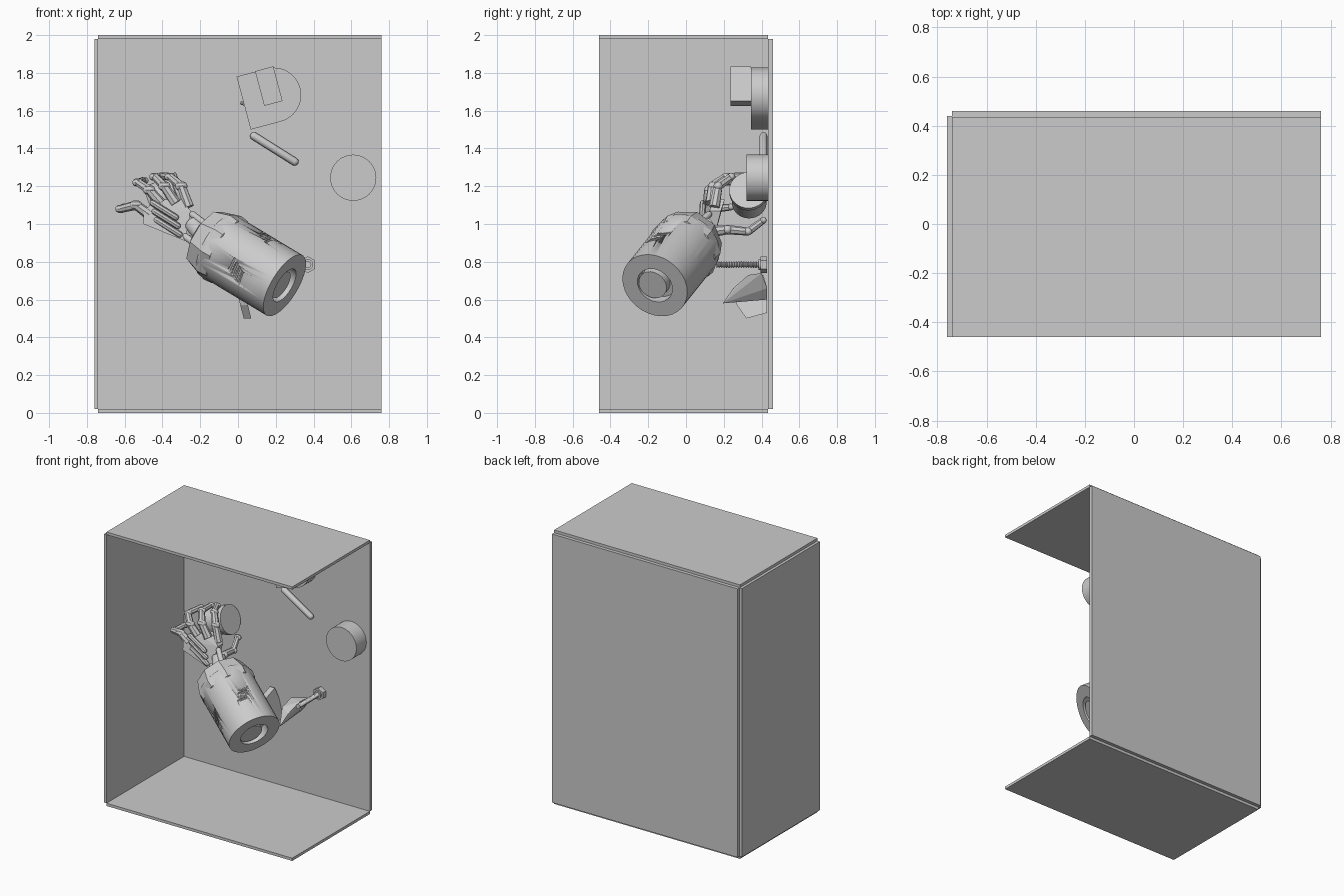
import bpy, bmesh, math
from mathutils import Vector, Matrix

if "Cube" in bpy.data.objects:
    bpy.data.objects.remove(bpy.data.objects["Cube"])


def finish(name, bm, smooth=False):
    bmesh.ops.recalc_face_normals(bm, faces=bm.faces)
    me = bpy.data.meshes.new(name)
    bm.to_mesh(me)
    bm.free()
    ob = bpy.data.objects.new(name, me)
    bpy.context.collection.objects.link(ob)
    if smooth:
        bpy.ops.object.select_all(action='DESELECT')
        ob.select_set(True)
        bpy.context.view_layer.objects.active = ob
        bpy.ops.object.shade_smooth_by_angle(angle=math.radians(35))
    return ob


def box(name, lo, hi):
    lo, hi = Vector(lo), Vector(hi)
    bm = bmesh.new()
    bmesh.ops.create_cube(bm, size=1, matrix=Matrix.Translation((lo + hi) / 2) @ Matrix.Diagonal((*(hi - lo), 1)))
    return finish(name, bm)


def frame(origin, axis, side=(0, 0, 1)):
    z = Vector(axis).normalized()
    x = Vector(side)
    if abs(x.normalized().dot(z)) > 0.98:
        x = Vector((1, 0, 0))
    x = (x - z * x.dot(z)).normalized()
    m = Matrix((x, z.cross(x), z)).transposed().to_4x4()
    m.translation = Vector(origin)
    return m


def lathe(name, profile, m, n=32, smooth=True):
    bm = bmesh.new()
    vs = [bm.verts.new((r, 0, t)) for r, t in profile]
    es = [bm.edges.new(p) for p in zip(vs, vs[1:])]
    bmesh.ops.spin(bm, geom=vs + es, cent=(0, 0, 0), axis=(0, 0, 1), angle=math.tau, steps=n, use_duplicate=False)
    bmesh.ops.remove_doubles(bm, verts=bm.verts, dist=1e-5)
    bm.transform(m)
    return finish(name, bm, smooth)


def rod(name, a, b, r, r2=None, n=16, smooth=True):
    a, b = Vector(a), Vector(b)
    r2 = r if r2 is None else r2
    L = (b - a).length
    return lathe(name, [(0, 0), (r, 0), (r2, L), (0, L)], frame(a, b - a), n, smooth)


def capsule(name, a, b, r, n=12):
    a, b = Vector(a), Vector(b)
    L = (b - a).length
    arc = [i * math.pi / 8 for i in range(5)]
    prof = [(r * math.sin(t), -r * math.cos(t)) for t in arc]
    prof += [(r * math.cos(t), L + r * math.sin(t)) for t in arc]
    return lathe(name, prof, frame(a, b - a), n)


def prism(name, pts, y0, y1, smooth=False):
    bm = bmesh.new()
    f = bm.faces.new([bm.verts.new((x, y0, z)) for x, z in pts])
    g = bmesh.ops.extrude_face_region(bm, geom=[f])
    # extruded region moves; original face stays as the other cap
    bmesh.ops.translate(bm, vec=(0, y1 - y0, 0), verts=[v for v in g['geom'] if isinstance(v, bmesh.types.BMVert)])
    if not any(all(abs(v.co.y - y0) < 1e-6 for v in p.verts) for p in bm.faces):
        bm.faces.new([v for v in bm.verts if abs(v.co.y - y0) < 1e-6])
    return finish(name, bm, smooth)


def hull(name, pts):
    bm = bmesh.new()
    for p in pts:
        bm.verts.new(p)
    bmesh.ops.convex_hull(bm, input=bm.verts)
    return finish(name, bm)


# open case: floor, lid, left wall, back wall
for name, z in (("floor_panel", 0), ("top_panel", 1.98)):
    box(name, (-0.74, -0.46, z), (0.76, 0.435, z + 0.02))
box("left_panel", (-0.76, -0.46, 0.02), (-0.74, 0.44, 1.98))
box("back_panel", (-0.74, 0.435, 0.02), (0.76, 0.46, 1.98))

# forearm with recessed end
arm = frame((0.247, -0.165, 0.675), (-0.79, 0.38, 0.475), (-0.092, -0.159, -0.024))
forearm = lathe("forearm", [(0, 0.06), (0.1, 0.06), (0.1, 0), (0.186, 0), (0.186, 0.45), (0.1, 0.52), (0, 0.52)], arm, 32)
lathe("forearm_plug", [(0, 0.01), (0.08, 0.01), (0.08, 0.07), (0, 0.07)], arm @ Matrix.Translation((0.018, 0, 0)), 24)
lathe("forearm_collar", [(0.18, 0.37), (0.192, 0.38), (0.198, 0.43), (0.165, 0.53), (0.1, 0.56), (0, 0.56)], arm, 9, False)

# four groups of vent slots cut around the forearm
slots = []
for g in range(4):
    for i in range(4):
        a0 = g * math.pi / 2 + (i - 1.5) * 0.07
        pts = [arm @ Vector((0.186 * math.cos(a0 + s), 0.186 * math.sin(a0 + s), 0.175 + i * 0.025)) for s in (-0.17, 0.17)]
        slots.append(capsule("slot_cutter", pts[0], pts[1], 0.009, 8))
bpy.ops.object.select_all(action='DESELECT')
for s in slots:
    s.select_set(True)
bpy.context.view_layer.objects.active = slots[0]
bpy.ops.object.join()
cutter = slots[0]
cutter.hide_render = True
mod = forearm.modifiers.new("vents", 'BOOLEAN')
mod.operation, mod.object, mod.solver = 'DIFFERENCE', cutter, 'EXACT'
bpy.context.view_layer.objects.active = forearm
bpy.ops.object.modifier_apply(modifier=mod.name)
bpy.data.objects.remove(cutter)

# wrist linkage
w0 = arm @ Vector((0, 0, 0.54))
rod("wrist_post", w0, (-0.24, 0.12, 1.0), 0.045)
for k in (-1, 1):
    off = Vector((0.03, 0, 0.05)) * k
    capsule("wrist_link", w0 + off, Vector((-0.27, 0.12, 1.0)) + off, 0.018)

# palm: main slab and back plates
corners = [(-0.25, 0.14, 1.07), (-0.28, 0.10, 0.91), (-0.50, 0.09, 1.0), (-0.50, 0.10, 1.07), (-0.43, 0.13, 1.13), (-0.30, 0.16, 1.13)]
hull("palm", [(x, y + d, z) for x, y, z in corners for d in (-0.015, 0.045)])
for i in range(3):
    a = Vector((-0.31 - 0.01 * i, 0.085, 0.945 + 0.045 * i))
    capsule("palm_rib", a, a + Vector((-0.12, 0.005, 0.075)), 0.017, 8)

# fingers: jointed tapering segments
fingers = {
    "index_finger": [(-0.26, 0.15, 1.09), (-0.30, 0.17, 1.20), (-0.36, 0.24, 1.25), (-0.40, 0.33, 1.255)],
    "middle_finger": [(-0.33, 0.13, 1.11), (-0.39, 0.14, 1.20), (-0.44, 0.21, 1.25), (-0.44, 0.32, 1.25)],
    "ring_finger": [(-0.41, 0.12, 1.11), (-0.47, 0.12, 1.18), (-0.53, 0.18, 1.22), (-0.50, 0.29, 1.23)],
    "little_finger": [(-0.47, 0.11, 1.05), (-0.54, 0.11, 1.10), (-0.62, 0.15, 1.08), (-0.60, 0.24, 1.09)],
    "thumb": [(-0.27, 0.14, 0.96), (-0.27, 0.22, 0.97), (-0.27, 0.33, 0.96), (-0.29, 0.41, 1.02)],
}
for name, pts in fingers.items():
    for i, (a, b) in enumerate(zip(pts, pts[1:])):
        r = 0.029 - 0.004 * i
        rod(name + "_segment", a, b, r, r * 0.85, 8, False)
        capsule(name + "_joint", Vector(b) - Vector((0.008, 0, 0)), Vector(b) + Vector((0.008, 0, 0)), r * 0.85, 8)

# cup held in the hand
cup = frame((-0.47, 0.335, 1.11), (0.92, -0.02, 0.36))
lathe("cup", [(0, 0), (0.08, 0), (0.092, 0.015), (0.092, 0.15), (0.102, 0.155), (0.102, 0.19), (0, 0.19)], cup, 32)

# rounded block with a box on it, turned 15 degrees
c15, s15 = math.cos(math.radians(15)), math.sin(math.radians(15))


def turn(u, v, cx, cz):
    return (cx + u * c15 - v * s15, cz + u * s15 + v * c15)


d_pts = [(0, 0.145), (0, -0.145)] + [(0.165 + 0.145 * math.sin(t), -0.145 * math.cos(t)) for t in [i * math.pi / 24 for i in range(25)]]
prism("rounded_block", [turn(u, v, 0.03, 1.64) for u, v in d_pts], 0.345, 0.435, True)
prism("block_box", [turn(u, v, 0.163, 1.73) for u, v in ((-0.05, -0.095), (0.05, -0.095), (0.05, 0.095), (-0.05, 0.095))], 0.235, 0.345)
capsule("block_knob", (0.02, 0.39, 1.64), (0.035, 0.39, 1.637), 0.01, 8)

# peg and round disc on the back wall
capsule("peg", (0.085, 0.41, 1.465), (0.3, 0.41, 1.33), 0.021)
rod("wall_disc", (0.61, 0.435, 1.245), (0.61, 0.32, 1.245), 0.122, n=48)

# threaded bolt with hex head
bolt = frame((0.37, 0.43, 0.785), (0, -1, 0))
lathe("bolt_head", [(0, 0), (0.044, 0), (0.044, 0.035), (0, 0.035)], bolt, 6, False)
lathe("bolt_collar", [(0, 0.03), (0.028, 0.03), (0.028, 0.045), (0, 0.045)], bolt, 20)
thread = [(0.012 + 0.006 * (i % 2), 0.04 + i * 0.0065) for i in range(36)]
lathe("bolt_thread", [(0, 0.04)] + thread + [(0, thread[-1][1])], bolt, 12)

# faceted wedge and leaning plate behind the forearm
hull("wedge", [(0.2, 0.195, 0.58), (0.23, 0.25, 0.66), (0.27, 0.33, 0.73), (0.29, 0.4, 0.74), (0.16, 0.28, 0.68),
               (0.15, 0.4, 0.7), (0.2, 0.43, 0.6), (0.14, 0.42, 0.63), (0.25, 0.43, 0.66)])
plate = [(0.25, 0.64), (0.3, 0.7), (0.41, 0.73), (0.43, 0.66), (0.43, 0.53), (0.32, 0.5), (0.27, 0.57)]
hull("leaning_plate", [(0.035 - 0.26 * (z - 0.54) + d, y, z) for y, z in plate for d in (-0.015, 0.025)])
